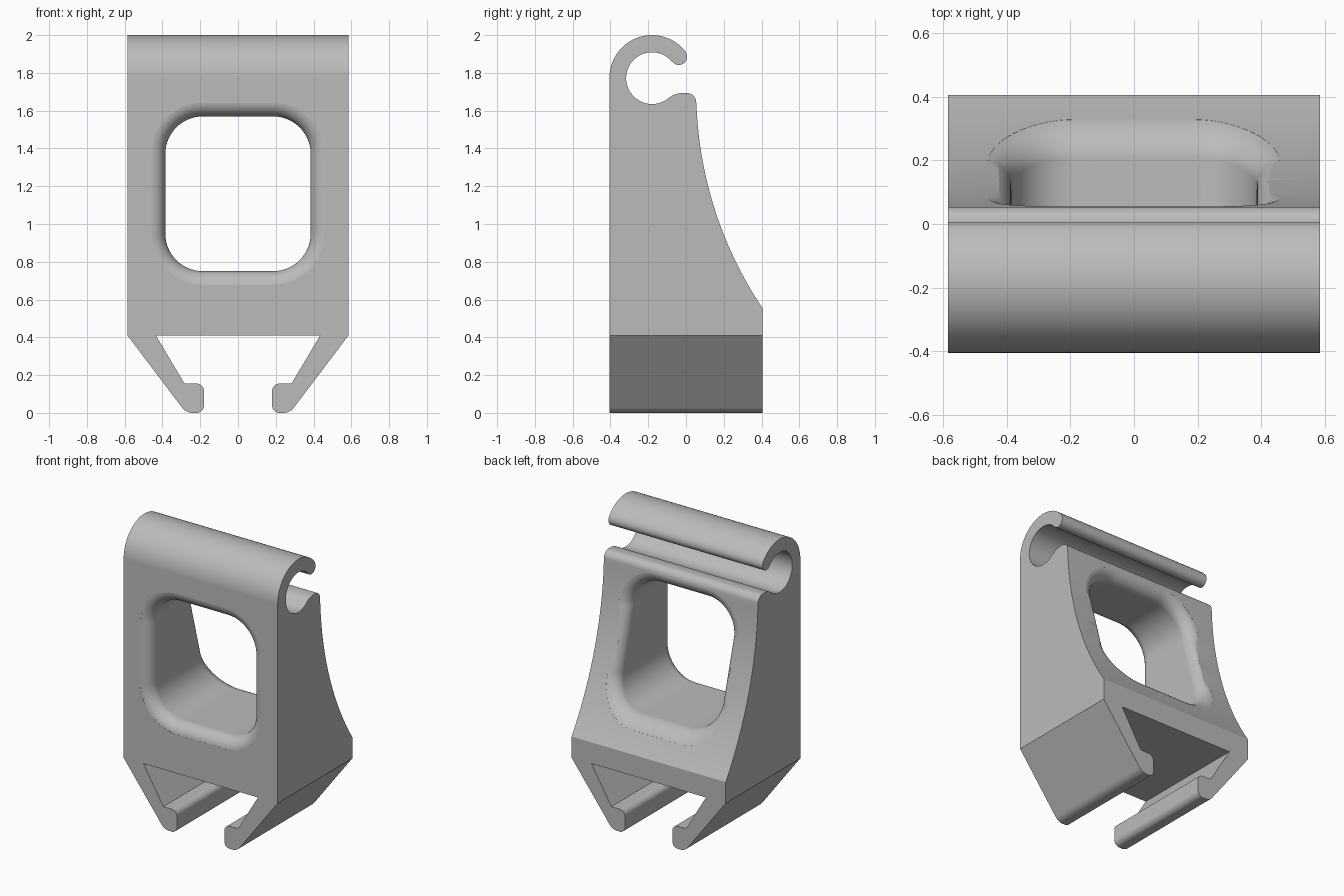
import bpy, bmesh
from math import sin, cos, tan, radians, sqrt
from mathutils import Vector

cube = bpy.data.objects.get("Cube")
if cube:
    bpy.data.objects.remove(cube)


def material(name, rgb):
    mat = bpy.data.materials.new(name)
    mat.use_nodes = True
    mat.diffuse_color = (*rgb, 1)
    mat.node_tree.nodes["Principled BSDF"].inputs["Base Color"].default_value = (*rgb, 1)
    return mat


def arc(cx, cz, r, start, end, steps):
    angles = [radians(start + (end - start) * i / steps) for i in range(steps + 1)]
    return [(cx + r * cos(a), cz + r * sin(a)) for a in angles]


def rounded(corners, steps=10):
    """Outline from (x, z, radius) corners, with each corner filleted."""
    out = []
    for i, (x, z, r) in enumerate(corners):
        p = Vector((x, z))
        if r == 0:
            out.append((x, z))
            continue
        d1 = (Vector(corners[i - 1][:2]) - p).normalized()
        d2 = (Vector(corners[(i + 1) % len(corners)][:2]) - p).normalized()
        half = d1.angle(d2) / 2
        centre = p + (d1 + d2).normalized() * (r / sin(half))
        s, e = p + d1 * r / tan(half) - centre, p + d2 * r / tan(half) - centre
        a = s.angle(e)
        for k in range(steps + 1):
            t = k / steps
            out.append(tuple(centre + (s * sin((1 - t) * a) + e * sin(t * a)) / sin(a)))
    return out


def loft(name, rings):
    """Closed solid through a list of rings of 3D points."""
    bm = bmesh.new()
    loops = [[bm.verts.new(p) for p in ring] for ring in rings]
    n = len(loops[0])
    for a, b in zip(loops, loops[1:]):
        for i in range(n):
            j = (i + 1) % n
            bm.faces.new((a[i], a[j], b[j], b[i]))
    bm.faces.new(loops[0])
    bm.faces.new(loops[-1])
    bmesh.ops.recalc_face_normals(bm, faces=bm.faces)
    mesh = bpy.data.meshes.new(name)
    bm.to_mesh(mesh)
    bm.free()
    obj = bpy.data.objects.new(name, mesh)
    bpy.context.collection.objects.link(obj)
    return obj


def combine(target, tool, operation):
    bpy.context.view_layer.objects.active = target
    mod = target.modifiers.new(operation.lower(), "BOOLEAN")
    mod.operation, mod.solver, mod.object = operation, "EXACT", tool
    bpy.ops.object.modifier_apply(modifier=mod.name)
    bpy.data.objects.remove(tool)


# Concave back surface: y as a function of height
def back(z):
    return 2.124 - sqrt(2.07 ** 2 - (z - 1.708) ** 2)


FRONT, BACK = -0.405, 0.405
HALF = 0.585

# Side profile: hook, lip, concave back
side = [(FRONT, -0.1)]
side += arc(-0.18, 1.775, 0.225, 180, 38, 36)
side += arc(-0.038, 1.885, 0.043, 20, -124, 12)
side += arc(-0.18, 1.772, 0.137, 42, 312, 48)
side += [(-0.065, 1.684), (-0.043, 1.691), (-0.02, 1.694)]
side += arc(0.004, 1.644, 0.05, 90, 4, 10)
for i in range(33):
    z = 1.63 + (0.555 - 1.63) * i / 32
    side.append((back(z), z))
side.append((BACK, -0.1))
body = loft("clip_body", [[(x, y, z) for y, z in side] for x in (-0.8, 0.8)])

# Front outline: straight sides and two inward snap legs with rounded feet
half = [(HALF, 2.2, 0), (HALF, 0.41, 0), (0.275, 0, 0.07), (0.18, 0, 0.04),
        (0.18, 0.155, 0.04), (0.283, 0.155, 0), (0.435, 0.41, 0)]
outline = rounded(half + [(-x, z, r) for x, z, r in reversed(half)])
combine(body, loft("outline_cutter", [[(x, y, z) for x, z in outline] for y in (-0.8, 0.8)]),
        "INTERSECT")


# Rounded window with filleted rims on both faces
def window(grow):
    w, low, high, r = 0.385 + grow, 0.75 - grow, 1.57 + grow, 0.2 + grow
    return rounded([(w, high, r), (-w, high, r), (-w, low, r), (w, low, r)], 14)


RIM = 0.08
steps = [radians(84 * i / 10) for i in range(11)]
front_rings, back_rings = [], []
for a in steps:
    pts = window(RIM * (1 - cos(a)))
    drop = RIM * (1 - sin(a))
    front_rings.append([(x, FRONT + drop, z) for x, z in pts])
    back_rings.append([(x, back(z) - drop, z) for x, z in pts])
end = window(RIM * (1 - cos(steps[-1])))
rings = [[(x, -0.7, z) for x, z in end]] + front_rings[::-1] + back_rings
rings.append([(x, 0.7, z) for x, z in end])
combine(body, loft("window_cutter", rings), "DIFFERENCE")

# Colour and shading
body.data.materials.clear()
body.data.materials.append(material("light grey", (0.5, 0.5, 0.5)))
for poly in body.data.polygons:
    poly.material_index = 0
bpy.ops.object.select_all(action="DESELECT")
body.select_set(True)
bpy.context.view_layer.objects.active = body
bpy.ops.object.shade_smooth_by_angle(angle=radians(30))
weighted = body.modifiers.new("weighted_normals", "WEIGHTED_NORMAL")
weighted.keep_sharp = True
